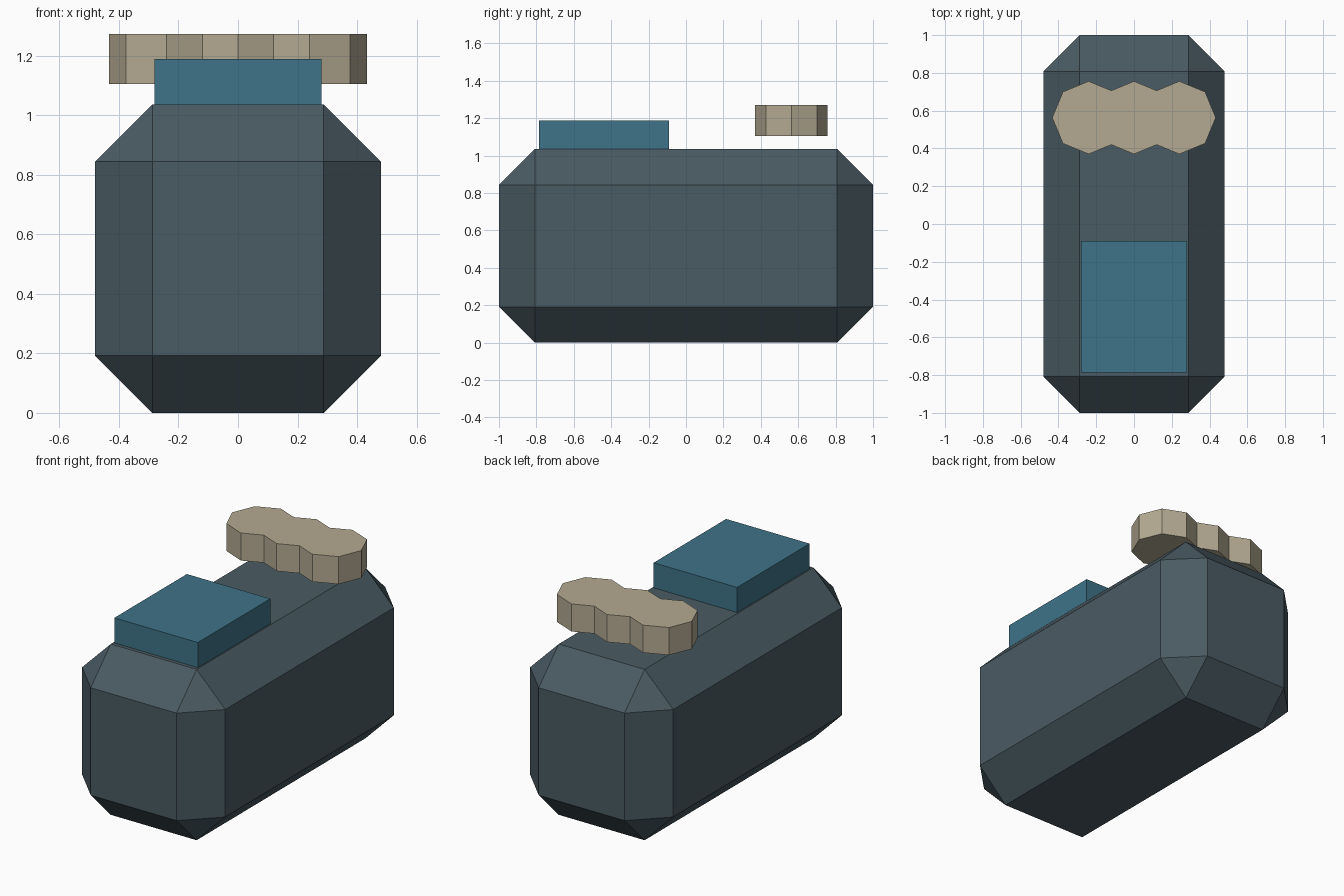
import bpy, bmesh, math

if "Cube" in bpy.data.objects:
    bpy.data.objects.remove(bpy.data.objects["Cube"])


def srgb(*rgb):
    lin = [(c / 255 / 12.92) if c < 10 else ((c / 255 + 0.055) / 1.055) ** 2.4 for c in rgb]
    return (*lin, 1.0)


def material(name, color):
    m = bpy.data.materials.new(name)
    m.diffuse_color = color
    m.use_nodes = True
    m.node_tree.nodes["Principled BSDF"].inputs["Base Color"].default_value = m.diffuse_color
    return m


def finish(name, bm, mat):
    bmesh.ops.recalc_face_normals(bm, faces=bm.faces)
    mesh = bpy.data.meshes.new(name)
    bm.to_mesh(mesh)
    bm.free()
    mesh.materials.append(mat)
    ob = bpy.data.objects.new(name, mesh)
    bpy.context.collection.objects.link(ob)
    return ob


def box(name, lo, hi, mat, chamfer=0):
    bm = bmesh.new()
    bmesh.ops.create_cube(bm, size=1)
    for v in bm.verts:
        v.co = [a + (b - a) * (c + 0.5) for a, b, c in zip(lo, hi, v.co)]
    if chamfer:
        bmesh.ops.bevel(bm, geom=bm.edges[:], offset=chamfer, segments=1,
                        affect='EDGES', clamp_overlap=False)
    return finish(name, bm, mat)


slate = material("slate grey", srgb(74, 91, 99))
teal = material("teal", srgb(62, 115, 136))
tan = material("tan", srgb(180, 170, 146))

# Chamfered body and the block on its front top
box("body", (-0.48, -1, 0), (0.48, 1, 1.036), slate, 0.192)
box("top_block", (-0.28, -0.785, 1.036), (0.28, -0.09, 1.188), teal)

# Floating slab: outline of three overlapping octagons in a row
R, STEP, CY = 0.193, 0.24, 0.563
d = R * math.sqrt(0.5)
notch = R - (R - d) * (STEP / 2) / d
upper = [(STEP + d, d), (STEP, R), (STEP / 2, notch), (0, R),
         (-STEP / 2, notch), (-STEP, R), (-STEP - d, d)]
outline = ([(STEP + R, 0)] + upper + [(-STEP - R, 0)]
           + [(x, -y) for x, y in reversed(upper)])
bm = bmesh.new()
base = bm.faces.new([bm.verts.new((x, CY + y, 1.105)) for x, y in outline])
walls = bmesh.ops.extrude_face_region(bm, geom=[base], use_keep_orig=True)
for v in walls["geom"]:
    if isinstance(v, bmesh.types.BMVert):
        v.co.z = 1.272
finish("scalloped_slab", bm, tan)
